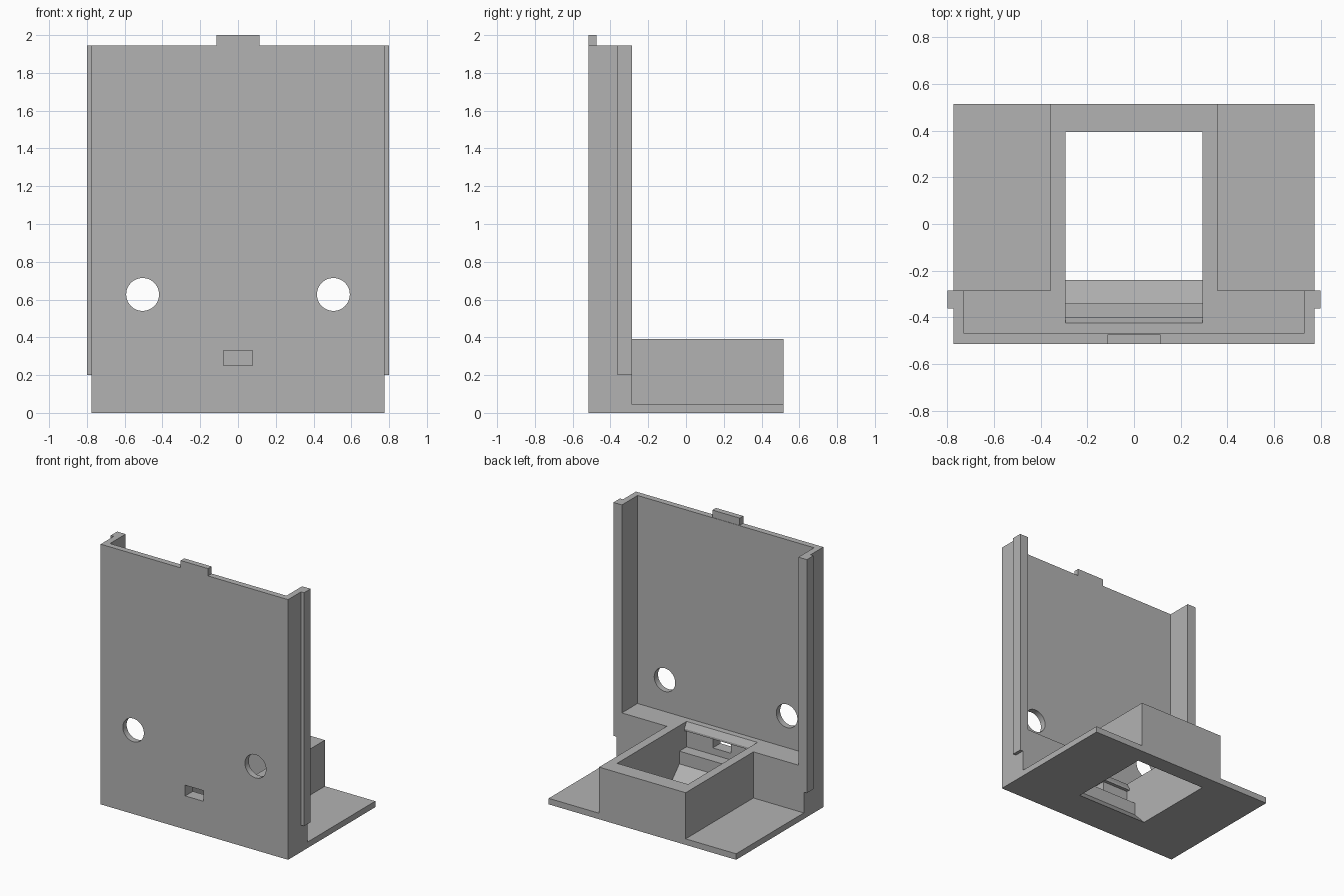
import bpy, bmesh
from math import radians
from mathutils import Matrix

if "Cube" in bpy.data.objects:
    bpy.data.objects.remove(bpy.data.objects["Cube"], do_unlink=True)

grey = bpy.data.materials.new("plain grey")
grey.use_nodes = True
colour = (0.45, 0.45, 0.45, 1)
grey.diffuse_color = colour
grey.node_tree.nodes["Principled BSDF"].inputs["Base Color"].default_value = colour


def make_object(name, bm):
    bmesh.ops.recalc_face_normals(bm, faces=bm.faces)
    mesh = bpy.data.meshes.new(name)
    bm.to_mesh(mesh)
    bm.free()
    mesh.materials.append(grey)
    obj = bpy.data.objects.new(name, mesh)
    bpy.context.collection.objects.link(obj)
    return obj


def extrude_x(name, profile, half_width, centre=0):
    """Extrude a closed (y, z) profile sideways."""
    bm = bmesh.new()
    face = bm.faces.new([bm.verts.new((centre - half_width, y, z)) for y, z in profile])
    geom = bmesh.ops.extrude_face_region(bm, geom=[face])["geom"]
    moved = [v for v in geom if isinstance(v, bmesh.types.BMVert)]
    bmesh.ops.translate(bm, verts=moved, vec=(2 * half_width, 0, 0))
    return make_object(name, bm)


def box(name, x0, x1, y0, y1, z0, z1):
    profile = [(y0, z0), (y1, z0), (y1, z1), (y0, z1)]
    return extrude_x(name, profile, (x1 - x0) / 2, (x0 + x1) / 2)


def cylinder_y(name, x, y, z, radius, depth):
    bm = bmesh.new()
    bmesh.ops.create_cone(bm, cap_ends=True, segments=48, radius1=radius,
                          radius2=radius, depth=depth)
    turn = Matrix.Translation((x, y, z)) @ Matrix.Rotation(radians(90), 4, "X")
    bmesh.ops.transform(bm, matrix=turn, verts=bm.verts)
    return make_object(name, bm)


def combine(body, tool, operation):
    tool.hide_render = True
    mod = body.modifiers.new(tool.name, "BOOLEAN")
    mod.operation = operation
    mod.solver = "EXACT"
    mod.object = tool
    bpy.context.view_layer.objects.active = body
    bpy.ops.object.modifier_apply(modifier=mod.name)
    bpy.data.objects.remove(tool, do_unlink=True)


FRONT, BACK, WALL_BACK = -0.515, 0.515, -0.285
TOP, LEDGE, FLOOR = 1.945, 0.39, 0.045

# Upright block with a thin foot plate behind it
body = extrude_x("wall_plate_bracket", [
    (FRONT, 0), (BACK, 0), (BACK, FLOOR), (WALL_BACK, FLOOR),
    (WALL_BACK, TOP), (FRONT, TOP)], 0.775)

# Hollow the upright, leaving front panel, side walls and ledge
combine(body, box("recess", -0.73, 0.73, -0.47, 0, LEDGE, 2.2), "DIFFERENCE")

# Socket housing, top tab and side rails
combine(body, box("socket_housing", -0.358, 0.358, -0.35, BACK, 0.02, LEDGE), "UNION")
combine(body, box("top_tab", -0.113, 0.113, FRONT, -0.473, 1.9, 2), "UNION")
for side in (-1, 1):
    a, b = sorted((side * 0.75, side * 0.8))
    combine(body, box("side_rail", a, b, -0.362, WALL_BACK, 0.2, TOP), "UNION")

# Socket opening with ramp, step, catch groove and chamfered lip
combine(body, extrude_x("socket_opening", [
    (0.395, -0.1), (-0.24, -0.1), (-0.24, 0), (-0.34, 0.105), (-0.34, 0.2),
    (-0.425, 0.2), (-0.425, 0.33), (-0.4, 0.33), (-0.4, 0.345),
    (-0.425, LEDGE), (-0.425, 0.5), (0.395, 0.5)], 0.293), "DIFFERENCE")

# Latch slot and round holes through the front
combine(body, box("latch_slot", -0.076, 0.076, -0.6, -0.41, 0.25, 0.33), "DIFFERENCE")
for side in (-1, 1):
    combine(body, cylinder_y("round_hole", side * 0.505, -0.5, 0.627, 0.087, 0.2),
            "DIFFERENCE")

# Smooth the hole walls only
bpy.ops.object.select_all(action="DESELECT")
body.select_set(True)
bpy.context.view_layer.objects.active = body
bpy.ops.object.shade_smooth_by_angle(angle=radians(20))
